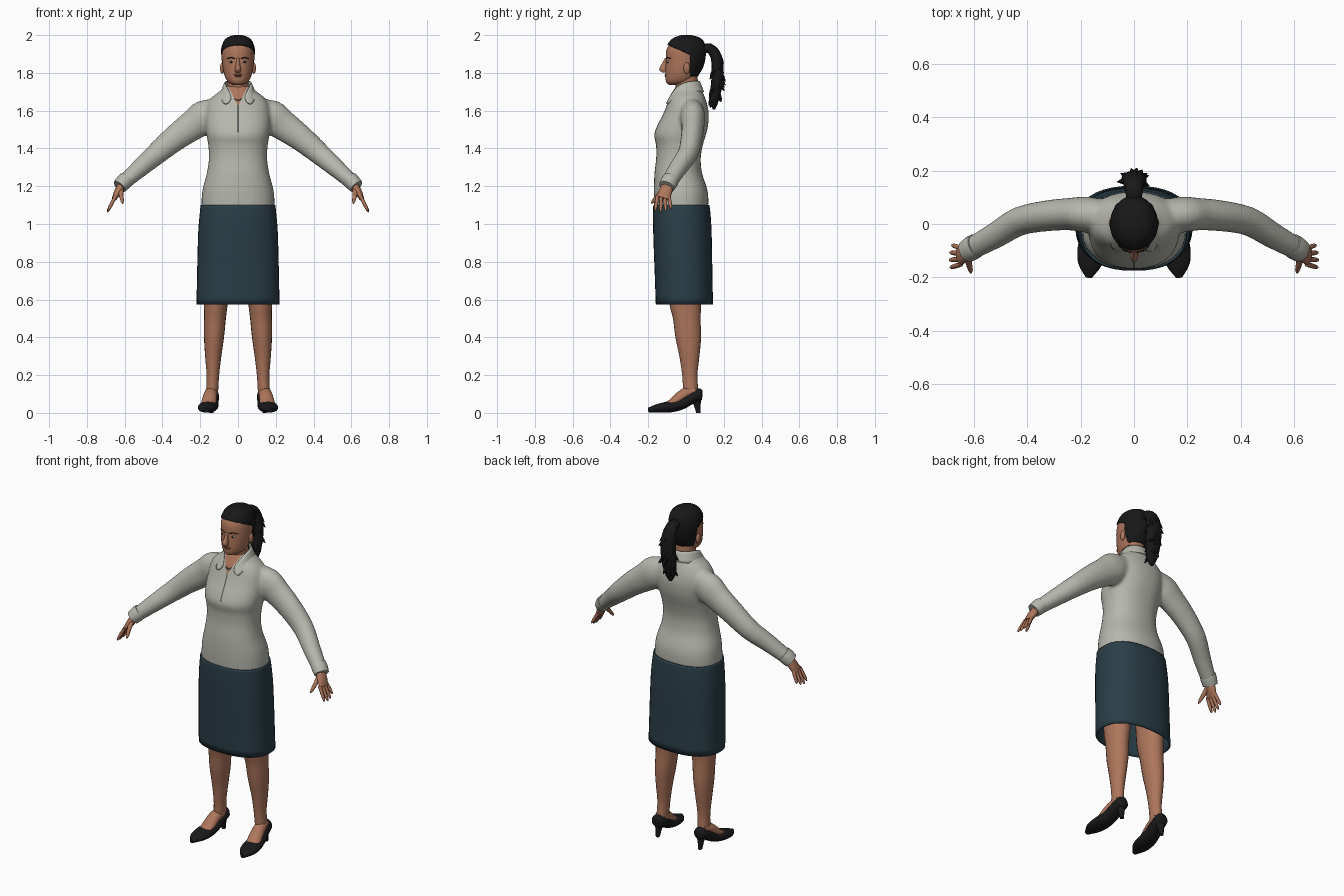
import bpy, bmesh, math, random
from mathutils import Vector, Matrix

old = bpy.data.objects.get("Cube")
if old:
    bpy.data.objects.remove(old)
random.seed(4)
X, Y, Z = Vector((1, 0, 0)), Vector((0, 1, 0)), Vector((0, 0, 1))


def material(name, *rgb):
    m = bpy.data.materials.new(name)
    m.use_nodes = True
    m.diffuse_color = (*rgb, 1)
    bsdf = m.node_tree.nodes["Principled BSDF"]
    bsdf.inputs["Base Color"].default_value = (*rgb, 1)
    bsdf.inputs["Roughness"].default_value = 0.8
    return m


SHIRT = material("light grey cloth", .47, .475, .42)
SEAM = material("dark grey seam", .12, .12, .11)
SKIRT = material("dark teal cloth", .023, .048, .063)
SKIN = material("skin", .42, .18, .105)
LIPS = material("lips", .28, .09, .06)
HAIR = material("black hair", .009, .009, .009)
SHOE = material("black leather", .01, .01, .011)
EYE = material("eye white", .45, .4, .36)


def refine(rows, steps):
    """Smooth interpolation between the given sections."""
    out = []
    for i in range(len(rows) - 1):
        quad = [rows[max(i - 1, 0)], rows[i], rows[i + 1], rows[min(i + 2, len(rows) - 1)]]
        for k in range(steps):
            t = k / steps
            out.append([b + t / 2 * (c - a + t * (2*a - 5*b + 4*c - d + t * (3 * (b - c) + d - a)))
                        for a, b, c, d in zip(*quad)])
    return out + [list(rows[-1])]


def loft(bm, rows, ref=Y, flat=False, n=20, steps=3, power=2, caps=True):
    """Sections (x, y, z, half width, half depth along ref) joined to a tube."""
    rows = refine(rows, steps)
    pts = [Vector(r[:3]) for r in rows]
    rings = []
    for i, (p, r) in enumerate(zip(pts, rows)):
        t = Z if flat else (pts[min(i + 1, len(pts) - 1)] - pts[max(i - 1, 0)]).normalized()
        u = t.cross(ref).normalized()
        v = u.cross(t)
        ring = []
        for k in range(n):
            c, s = math.cos(math.tau * k / n), math.sin(math.tau * k / n)
            c, s = (math.copysign(abs(w) ** (2 / power), w) for w in (c, s))
            ring.append(bm.verts.new(p + u * c * r[3] + v * s * r[4]))
        rings.append(ring)
    for a, b in zip(rings, rings[1:]):
        for k in range(n):
            bm.faces.new((a[k], a[(k + 1) % n], b[(k + 1) % n], b[k]))
    if caps:
        bm.faces.new(rings[0])
        bm.faces.new(rings[-1])


def ball(bm, centre, size):
    bmesh.ops.create_uvsphere(bm, u_segments=12, v_segments=8, radius=1,
                              matrix=Matrix.LocRotScale(Vector(centre), None, Vector(size)))


def finish(bm, name, *mats, mirror=False):
    bmesh.ops.recalc_face_normals(bm, faces=bm.faces[:])
    mesh = bpy.data.meshes.new(name)
    bm.to_mesh(mesh)
    bm.free()
    for m in mats:
        mesh.materials.append(m)
    ob = bpy.data.objects.new(name, mesh)
    bpy.context.collection.objects.link(ob)
    if mirror:
        ob.modifiers.new("mirror", "MIRROR")
    return ob


def part(name, mat, rows, mirror=False, **kw):
    bm = bmesh.new()
    loft(bm, rows, **kw)
    return finish(bm, name, mat, mirror=mirror)


def band(z, front, back, half):
    return (0, (front + back) / 2, z, half, (back - front) / 2)


def cut(bm, co, no):
    bmesh.ops.bisect_plane(bm, geom=bm.verts[:] + bm.edges[:] + bm.faces[:],
                           plane_co=co, plane_no=no)


# Shirt: torso and sleeves blended into one skin
torso = [band(*r) for r in (
    (1.08, -.168, .118, .195), (1.15, -.17, .118, .192), (1.2, -.17, .108, .184),
    (1.27, -.167, .085, .165), (1.35, -.158, .078, .154), (1.42, -.159, .09, .158),
    (1.47, -.169, .105, .167), (1.52, -.153, .117, .172), (1.58, -.122, .121, .172),
    (1.63, -.102, .113, .165), (1.67, -.088, .1, .14), (1.7, -.07, .088, .1),
    (1.73, -.055, .075, .065))]
sleeve = ((.06, .03, 1.62, .05, .05), (.17, .035, 1.57, .09, .067), (.24, .037, 1.522, .081, .061),
          (.33, .03, 1.457, .07, .058), (.43, .01, 1.373, .059, .054),
          (.52, -.043, 1.295, .049, .049), (.615, -.095, 1.21, .038, .042))
bm = bmesh.new()
loft(bm, torso, flat=True, n=32, power=2.25)
for side in (1, -1):
    loft(bm, [(side * r[0], *r[1:]) for r in sleeve])
shirt = finish(bm, "shirt", SHIRT, SKIN, SEAM)
remesh = shirt.modifiers.new("blend", "REMESH")
remesh.mode, remesh.voxel_size = "VOXEL", .01
smooth = shirt.modifiers.new("soften", "SMOOTH")
smooth.factor, smooth.iterations = .5, 6
bpy.context.view_layer.objects.active = shirt
for name in ("blend", "soften"):
    bpy.ops.object.modifier_apply(modifier=name)
# Open neckline and placket seam
bm = bmesh.new()
bm.from_mesh(shirt.data)
for side in (1, -1):
    cut(bm, (0, 0, 1.625), (2 * side, 0, -1))
    cut(bm, (.004 * side, 0, 0), X)
for f in bm.faces:
    c = f.calc_center_median()
    f.material_index = 0
    if c.y < 0 and c.z > 1.625 + 2 * abs(c.x):
        f.material_index = 1
    elif c.y < 0 and abs(c.x) < .004 and 1.48 < c.z < 1.64:
        f.material_index = 2
bm.to_mesh(shirt.data)
bm.free()

part("cuffs", SHIRT, ((.59, -.08, 1.238, .042, .045), (.607, -.09, 1.22, .043, .046),
                      (.627, -.102, 1.198, .039, .043)), mirror=True)

# Collar: folded strip round the neck
edge = (((0, .078, 1.755), (0, .1, 1.70)), ((.045, .066, 1.757), (.065, .086, 1.7)),
        ((.072, .025, 1.757), (.098, .03, 1.695)), ((.072, -.025, 1.745), (.1, -.035, 1.68)),
        ((.055, -.065, 1.715), (.088, -.088, 1.65)), ((.026, -.092, 1.665), (.065, -.112, 1.628)))
bm = bmesh.new()
strip = [[bm.verts.new(p) for p in pair] for pair in edge]
for a, b in zip(strip, strip[1:]):
    bm.faces.new((a[0], b[0], b[1], a[1]))
collar = finish(bm, "collar", SHIRT, mirror=True)
collar.modifiers.new("round", "SUBSURF").levels = 2
collar.modifiers.new("cloth", "SOLIDIFY").thickness = .007

# Skirt: open tube with cloth thickness
skirt = part("skirt", SKIRT, [band(*r) for r in (
    (.575, -.16, .143, .22), (.72, -.165, .14, .217), (.85, -.17, .138, .214),
    (.97, -.174, .135, .21), (1.05, -.175, .13, .203), (1.1, -.173, .124, .198))],
    flat=True, n=40, power=2.4, caps=False)
skirt.modifiers.new("cloth", "SOLIDIFY").thickness = .008

# Legs, feet and shoes
part("legs", SKIN, ((.11, 0, .85, .075, .09), (.117, -.004, .6, .064, .086),
                    (.122, .004, .5, .058, .073), (.127, .012, .4, .053, .068),
                    (.131, .018, .3, .043, .053), (.133, .02, .2, .033, .04),
                    (.136, .024, .13, .032, .04), (.14, .026, .085, .03, .038)),
     mirror=True, flat=True)
part("feet", SKIN, ((.138, .05, .115, .03, .03), (.146, -.01, .097, .035, .032),
                    (.155, -.07, .055, .04, .023), (.161, -.11, .038, .032, .015)),
     mirror=True, ref=Z)
part("shoes", SHOE, ((.138, .087, .1, .014, .018), (.139, .072, .098, .036, .034),
                     (.143, .03, .08, .042, .032), (.15, -.03, .045, .047, .03),
                     (.158, -.09, .032, .053, .03), (.165, -.15, .024, .045, .023),
                     (.169, -.2, .015, .012, .012)), mirror=True, ref=Z)
part("shoe_heels", SHOE, ((.14, .05, .085, .034, .034), (.14, .058, .05, .019, .02),
                          (.141, .066, 0, .011, .012)), mirror=True, flat=True, n=12)

# Hands
bm = bmesh.new()
loft(bm, ((.605, -.09, 1.222, .022, .028), (.633, -.107, 1.175, .021, .035),
          (.655, -.122, 1.135, .013, .036)), n=14)
for i in range(4):
    y = -.03 + .02 * i
    reach = (.92, 1, .95, .78)[i]
    loft(bm, [(.648 + .044 * t * reach, -.121 + y * (1 + .4 * t), 1.148 - .085 * t * reach,
               .0095 * w, .0095 * w) for t, w in ((0, 1), (.5, 1), (.85, .8), (1, .3))], n=8)
loft(bm, ((.62, -.11, 1.19, .014, .014), (.619, -.145, 1.155, .012, .012),
          (.613, -.172, 1.123, .009, .009), (.611, -.184, 1.108, .003, .003)), ref=X, n=8)
finish(bm, "hands", SKIN, mirror=True)

# Neck and head
part("neck", SKIN, [band(*r) for r in ((1.6, -.045, .07, .06), (1.7, -.055, .066, .056),
                                       (1.8, -.055, .06, .056))], flat=True)
skull = ((1.737, -.09, -.02, .022), (1.748, -.104, .025, .048), (1.775, -.109, .055, .067),
         (1.82, -.109, .082, .079), (1.87, -.107, .095, .084), (1.92, -.104, .098, .083),
         (1.96, -.083, .086, .07), (1.982, -.055, .06, .048), (1.993, -.02, .02, .015))
part("head", SKIN, [band(*r) for r in skull], flat=True, n=32)
part("nose", SKIN, ((0, -.1, 1.88, .008, .01), (0, -.112, 1.85, .01, .015),
                    (0, -.12, 1.82, .016, .022), (0, -.113, 1.803, .014, .014)), flat=True, n=12)
bm = bmesh.new()
ball(bm, (0, -.105, 1.79), (.023, .008, .005))
ball(bm, (0, -.105, 1.782), (.02, .008, .005))
finish(bm, "lips", LIPS)
for name, mat, spot, size in (("ears", SKIN, (.084, .004, 1.825), (.011, .017, .03)),
                              ("eyes", EYE, (.034, -.094, 1.858), (.013, .008, .006)),
                              ("irises", HAIR, (.034, -.098, 1.858), (.006, .006, .005))):
    bm = bmesh.new()
    ball(bm, spot, size)
    finish(bm, name, mat, mirror=True)
part("eyebrows", HAIR, ((.014, -.105, 1.874, .002, .003), (.035, -.099, 1.881, .002, .003),
                        (.058, -.081, 1.875, .002, .002)), mirror=True, ref=Z, n=8)

# Hair cap trimmed along the hairline
bm = bmesh.new()
loft(bm, [band(z + .007, f - .004, b + .008, h + .006) for z, f, b, h in skull[2:]], flat=True, n=32)
hairline, slope, nape = Vector((0, 0, 1.905)), Vector((0, .45, 1)), .022
cut(bm, hairline, slope)
cut(bm, (0, nape, 0), Y)
spare = [f for f in bm.faces if f.calc_center_median().y < nape
         and (f.calc_center_median() - hairline).dot(slope) < 0]
bmesh.ops.delete(bm, geom=spare, context="FACES")
cap = finish(bm, "hair_cap", HAIR)
cap.modifiers.new("depth", "SOLIDIFY").thickness = .01

# Ponytail with ragged locks
bm = bmesh.new()
tail = ((0, .08, 1.92, .022, .03), (0, .125, 1.93, .026, .033), (0, .16, 1.885, .03, .042),
        (0, .168, 1.8, .032, .048), (0, .16, 1.72, .03, .046), (0, .15, 1.65, .022, .034),
        (0, .148, 1.605, .006, .01))
loft(bm, tail, ref=X, n=14)
for row in refine(tail[2:-1], 8):
    a = random.uniform(0, math.tau)
    out = Vector((math.cos(a) * row[4], math.sin(a) * row[3], 0))
    root = Vector(row[:3]) + out * .6
    tip = Vector(row[:3]) + out * 1.35 - Z * .035
    loft(bm, ((*root, .014, .014), (*root.lerp(tip, .5), .01, .01), (*tip, .001, .001)),
         ref=X, n=5, steps=1)
finish(bm, "ponytail", HAIR)

# Necklace of small beads
bm = bmesh.new()
for i in range(-4, 5):
    u = i / 4
    ball(bm, (.028 * u, -.093 + .014 * u * u, 1.655 + .018 * u * u), (.004, .004, .004))
finish(bm, "necklace", SEAM)

# Smooth shading with crisp folds
for ob in bpy.context.collection.objects:
    if ob.type == "MESH" and ob.data.materials:
        bpy.ops.object.select_all(action="DESELECT")
        ob.select_set(True)
        bpy.context.view_layer.objects.active = ob
        bpy.ops.object.shade_smooth_by_angle(angle=math.radians(50))
